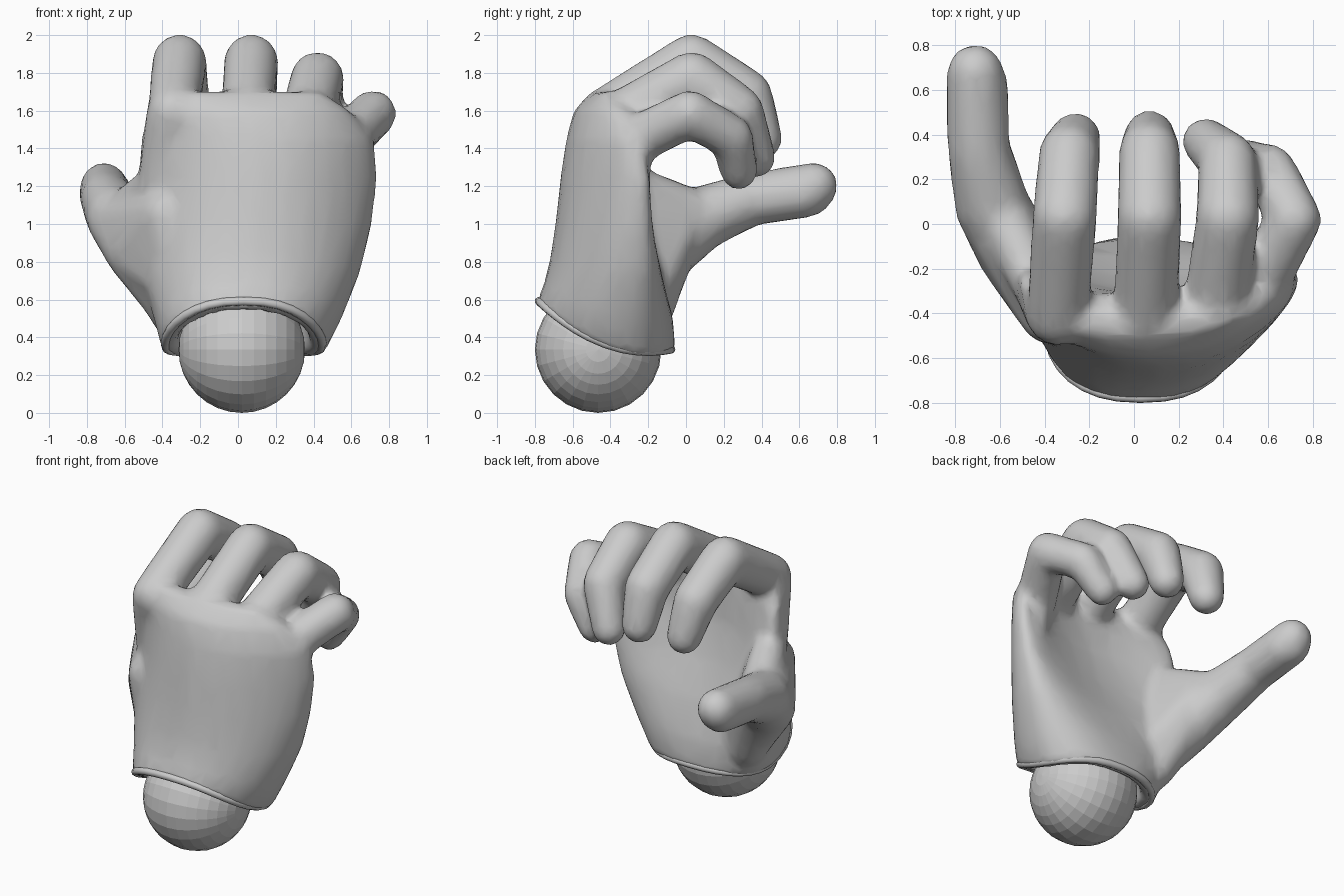
import bpy, bmesh
from math import sin, cos, pi, copysign
from mathutils import Vector, Matrix

if "Cube" in bpy.data.objects:
    bpy.data.objects.remove(bpy.data.objects["Cube"])

N = 32


def ring(z, xl, xr, yb, yf, bend, tilt):
    """Crescent-shaped cross-section; tilt lifts the back-of-hand side."""
    pts = []
    for i in range(N):
        a = 2 * pi * i / N
        u = copysign(abs(cos(a)) ** 0.85, cos(a))
        v = copysign(abs(sin(a)) ** 0.85, sin(a))
        x = (xl + xr) / 2 + (xr - xl) / 2 * u
        y = (yb + yf) / 2 + (yf - yb) / 2 * v + bend * u * u
        pts.append(Vector((x, y, z + tilt * 0.8 * (y + 0.2) ** 2)))
    return pts


def loft(bm, rings):
    rows = [[bm.verts.new(p) for p in r] for r in rings]
    faces = [bm.faces.new(rows[0]), bm.faces.new(rows[-1])]
    for a, b in zip(rows, rows[1:]):
        for i in range(N):
            j = (i + 1) % N
            faces.append(bm.faces.new((a[i], a[j], b[j], b[i])))
    bmesh.ops.recalc_face_normals(bm, faces=faces)


def hull(bm, balls):
    """Convex skin around a set of (x, y, z, radius) balls."""
    tmp = bmesh.new()
    for x, y, z, r in balls:
        bmesh.ops.create_uvsphere(tmp, u_segments=16, v_segments=10, radius=r,
                                  matrix=Matrix.Translation((x, y, z)))
    res = bmesh.ops.convex_hull(tmp, input=tmp.verts[:])
    junk = {g for g in res["geom_interior"] + res["geom_unused"]
            if isinstance(g, bmesh.types.BMVert)}
    bmesh.ops.delete(tmp, geom=list(junk), context='VERTS')
    bmesh.ops.recalc_face_normals(tmp, faces=tmp.faces[:])
    me = bpy.data.meshes.new("segment")
    tmp.to_mesh(me)
    tmp.free()
    bm.from_mesh(me)
    bpy.data.meshes.remove(me)


def limb(bm, pts):
    for pair in zip(pts, pts[1:]):
        hull(bm, pair)


# Palm: outer shell from knuckles down to the cuff, then back up inside
palm = [(1.70, -0.42, 0.44, -0.50, -0.40, 0.03, 0),
        (1.60, -0.485, 0.60, -0.595, -0.33, 0.12, 0),
        (1.45, -0.515, 0.72, -0.635, -0.32, 0.21, 0),
        (1.25, -0.53, 0.74, -0.665, -0.31, 0.25, 0),
        (1.00, -0.53, 0.71, -0.69, -0.24, 0.21, 0.1),
        (0.75, -0.51, 0.65, -0.72, -0.14, 0.14, 0.3),
        (0.50, -0.45, 0.555, -0.755, -0.07, 0.05, 0.7),
        (0.30, -0.405, 0.465, -0.795, -0.055, 0, 1),
        (0.31, -0.32, 0.38, -0.72, -0.14, 0, 1),
        (0.50, -0.30, 0.365, -0.68, -0.16, 0, 0.8),
        (0.62, -0.20, 0.26, -0.58, -0.25, 0, 0.5)]
bm = bmesh.new()
loft(bm, [ring(*p) for p in palm])

# Fingers: index, middle, ring, little
limb(bm, [(-0.34, -0.41, 1.59, 0.14), (-0.31, 0.03, 1.86, 0.147),
          (-0.29, 0.31, 1.68, 0.14), (-0.26, 0.39, 1.46, 0.113)])
limb(bm, [(0.05, -0.42, 1.58, 0.145), (0.07, 0.03, 1.86, 0.147),
          (0.07, 0.32, 1.68, 0.14), (0.07, 0.40, 1.45, 0.113)])
limb(bm, [(0.36, -0.40, 1.53, 0.145), (0.42, 0.03, 1.77, 0.145),
          (0.42, 0.28, 1.60, 0.133), (0.32, 0.37, 1.35, 0.108)])
limb(bm, [(0.54, -0.31, 1.42, 0.13), (0.715, 0.02, 1.585, 0.126),
          (0.61, 0.24, 1.46, 0.118), (0.49, 0.28, 1.28, 0.102)])
# Thumb, slightly deeper than wide at the tip
limb(bm, [(-0.38, -0.20, 0.62, 0.14), (-0.53, -0.12, 0.86, 0.175),
          (-0.635, 0.08, 1.03, 0.17), (-0.695, 0.34, 1.13, 0.142)])
hull(bm, [(-0.695, 0.34, 1.13, 0.142), (-0.69, 0.62, 1.16, 0.13),
          (-0.71, 0.68, 1.20, 0.127), (-0.72, 0.66, 1.16, 0.12)])
# Fleshy thumb mound, web and side of the palm
hull(bm, [(-0.43, -0.30, 1.22, 0.10), (-0.57, 0.0, 1.07, 0.13),
          (-0.38, -0.18, 0.60, 0.13), (-0.24, -0.21, 0.58, 0.10),
          (-0.33, -0.20, 0.50, 0.12), (-0.30, -0.40, 1.05, 0.10)])
hull(bm, [(-0.38, -0.41, 1.05, 0.13), (-0.36, -0.40, 0.68, 0.10),
          (-0.60, -0.02, 1.01, 0.15), (-0.53, -0.13, 0.86, 0.17)])
limb(bm, [(-0.36, -0.40, 1.56, 0.13), (-0.42, -0.31, 1.22, 0.11)])
limb(bm, [(0.56, -0.30, 1.42, 0.12), (0.61, -0.28, 1.10, 0.09)])

me = bpy.data.meshes.new("hand")
bm.to_mesh(me)
bm.free()
hand = bpy.data.objects.new("hand", me)
bpy.context.collection.objects.link(hand)
rm = hand.modifiers.new("fuse", 'REMESH')
rm.mode = 'VOXEL'
rm.voxel_size = 0.022
rm.use_smooth_shade = True
sm = hand.modifiers.new("soften", 'SMOOTH')
sm.factor = 0.5
sm.iterations = 18
de = hand.modifiers.new("facets", 'DECIMATE')
de.ratio = 0.15

# Rolled cuff edge
cu = bpy.data.curves.new("cuff_rim", 'CURVE')
cu.dimensions = '3D'
cu.bevel_depth = 0.024
cu.bevel_resolution = 2
sp = cu.splines.new('POLY')
sp.points.add(N - 1)
for p, q in zip(sp.points, ring(0.325, -0.385, 0.445, -0.777, -0.08, 0, 1)):
    p.co = (*q, 1)
sp.use_cyclic_u = True
bpy.context.collection.objects.link(bpy.data.objects.new("cuff_rim", cu))

# Faceted wrist ball, poles facing sideways
bpy.ops.mesh.primitive_uv_sphere_add(segments=24, ring_count=16, radius=0.335,
                                     location=(0.02, -0.465, 0.335), rotation=(0, pi / 2, 0))
bpy.context.object.name = "wrist_ball"
